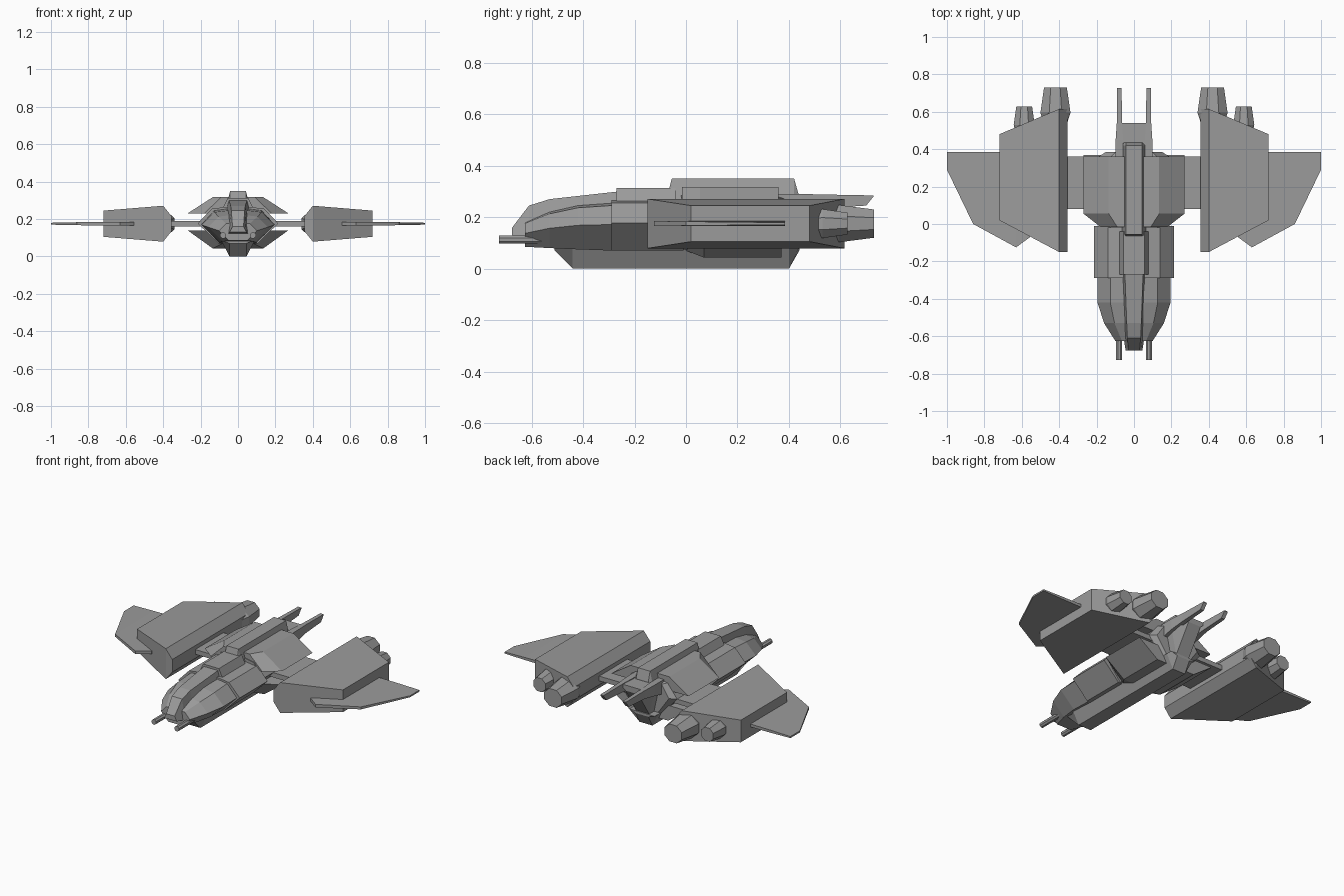
import bpy
import bmesh
from math import cos, sin, pi

cube = bpy.data.objects.get("Cube")
if cube:
    bpy.data.objects.remove(cube, do_unlink=True)

# Single hull colour
GREY = (0.33, 0.33, 0.33, 1)
hull_grey = bpy.data.materials.new("hull_grey")
hull_grey.use_nodes = True
hull_grey.diffuse_color = GREY
hull_grey.node_tree.nodes["Principled BSDF"].inputs["Base Color"].default_value = GREY

# Height of the plane shared by wings, struts and engines
WING_PLANE = 0.175

# Half cross-sections as (fraction of half width, fraction of height), bottom to top
FUSELAGE = ((0.5, 0), (1, 0.55), (0.65, 0.95), (0.3, 1))
ROOF = ((1, 0), (0.65, 1))
FLARE = ((1, 0), (0.5, 1))
KEEL = ((0.5, 0), (1, 1))
BAR = ((1, 0), (1, 1))


def finish(name, bm, mirror):
    """Turn a bmesh into a flat-shaded object, optionally mirrored across x."""
    bmesh.ops.recalc_face_normals(bm, faces=bm.faces)
    mesh = bpy.data.meshes.new(name)
    bm.to_mesh(mesh)
    bm.free()
    mesh.materials.append(hull_grey)
    obj = bpy.data.objects.new(name, mesh)
    bpy.context.collection.objects.link(obj)
    if mirror:
        modifier = obj.modifiers.new("mirror", "MIRROR")
        modifier.use_mirror_merge = False


def skin(name, rings, mirror=False):
    """Join matching rings of points and cap both ends."""
    bm = bmesh.new()
    loops = [[bm.verts.new(point) for point in ring] for ring in rings]
    count = len(loops[0])
    for first, second in zip(loops, loops[1:]):
        for i in range(count):
            j = (i + 1) % count
            bm.faces.new((first[i], first[j], second[j], second[i]))
    bm.faces.new(loops[0])
    bm.faces.new(loops[-1])
    finish(name, bm, mirror)


def body(name, profile, stations, centre=0):
    """Loft a profile along y; each station is (y, half width, low z, high z)."""
    rings = []
    for y, width, low, high in stations:
        half = [(width * across, low + (high - low) * up) for across, up in profile]
        right = [(centre + x, y, z) for x, z in half]
        left = [(centre - x, y, z) for x, z in reversed(half)]
        rings.append(right + left)
    skin(name, rings, mirror=centre != 0)


def slab(name, stations):
    """Mirrored loft along x; each station is (x, front y, back y, half thickness)."""
    rings = []
    for x, front, back, thick in stations:
        low, high = WING_PLANE - thick, WING_PLANE + thick
        rings.append([(x, front, low), (x, back, low), (x, back, high), (x, front, high)])
    skin(name, rings, mirror=True)


def tube(name, x, z, stations, squash=1):
    """Mirrored eight-sided tube along y; each station is (y, radius)."""
    sides = 8
    angles = [2 * pi * (i + 0.5) / sides for i in range(sides)]
    rings = [[(x + radius * cos(a), y, z + squash * radius * sin(a)) for a in angles]
             for y, radius in stations]
    skin(name, rings, mirror=True)


# Nose cheeks widening back to the fuselage
body("nose", FUSELAGE, [
    (-0.625, 0.1, 0.085, 0.18),
    (-0.53, 0.16, 0.08, 0.22),
    (-0.42, 0.195, 0.075, 0.245),
    (-0.28, 0.195, 0.07, 0.255),
])

# Canopy strip running over the nose
body("canopy", ROOF, [
    (-0.675, 0.045, 0.13, 0.16),
    (-0.61, 0.055, 0.12, 0.245),
    (-0.53, 0.06, 0.15, 0.27),
    (-0.26, 0.075, 0.2, 0.3),
])

# Middle and rear fuselage
body("middle_fuselage", FUSELAGE, [(y, 0.215, 0.07, 0.265) for y in (-0.29, -0.01)])
body("rear_fuselage", FUSELAGE, [
    (-0.02, 0.19, 0.075, 0.285),
    (0.36, 0.19, 0.075, 0.285),
    (0.385, 0.15, 0.085, 0.28),
])

# Raised spine in two steps
body("front_spine", ROOF, [(y, 0.085, 0.25, 0.313) for y in (-0.27, -0.04)])
body("rear_spine", ROOF, [
    (-0.065, 0.065, 0.26, 0.313),
    (-0.055, 0.065, 0.26, 0.35),
    (0.42, 0.065, 0.26, 0.35),
    (0.437, 0.065, 0.26, 0.29),
])

# Belly keel with raked ends
body("keel", KEEL, [
    (-0.51, 0.09, 0.07, 0.085),
    (-0.44, 0.09, 0, 0.085),
    (0.4, 0.09, 0, 0.085),
    (0.44, 0.09, 0.07, 0.085),
])

# Tail block with its raked back, and two prongs
body("tail_block", KEEL, [
    (0.35, 0.09, 0.08, 0.285),
    (0.43, 0.09, 0.08, 0.285),
    (0.54, 0.09, 0.25, 0.285),
])
body("tail_prongs", BAR, [
    (0.36, 0.02, 0.2, 0.29),
    (0.45, 0.02, 0.22, 0.29),
    (0.54, 0.014, 0.235, 0.288),
    (0.7, 0.012, 0.245, 0.285),
    (0.728, 0.012, 0.28, 0.285),
], centre=0.078)

# Flared shoulder panels above and below the struts
body("upper_flare", FLARE, [
    (-0.015, 0.18, 0.23, 0.317),
    (0.055, 0.27, 0.23, 0.317),
    (0.36, 0.27, 0.23, 0.317),
])
body("lower_flare", KEEL, [
    (0, 0.16, 0.07, 0.14),
    (0.07, 0.27, 0.043, 0.14),
    (0.37, 0.27, 0.043, 0.14),
])

# Struts to the wing pods
slab("struts", [(x, 0.08, 0.36, 0.015) for x in (0.12, 0.38)])

# Wing pods: chamfered inner edge, swept and thinner outboard
slab("wing_pods", [
    (0.355, -0.15, 0.615, 0.04),
    (0.4, -0.15, 0.615, 0.096),
    (0.72, 0.02, 0.48, 0.07),
])

# Thin outer fins
slab("fins", [
    (0.556, -0.07, 0.385, 0.01),
    (0.63, -0.125, 0.385, 0.01),
    (0.86, 0, 0.385, 0.008),
    (1, 0.29, 0.385, 0.005),
])

# Engines and nose guns
tube("large_engines", 0.42, WING_PLANE, [(0.54, 0.068), (0.595, 0.087), (0.73, 0.066)], squash=0.9)
tube("small_engines", 0.587, WING_PLANE, [(0.48, 0.048), (0.53, 0.061), (0.627, 0.046)])
tube("nose_guns", 0.08, 0.113, [(-0.727, 0.017), (-0.55, 0.017)])
